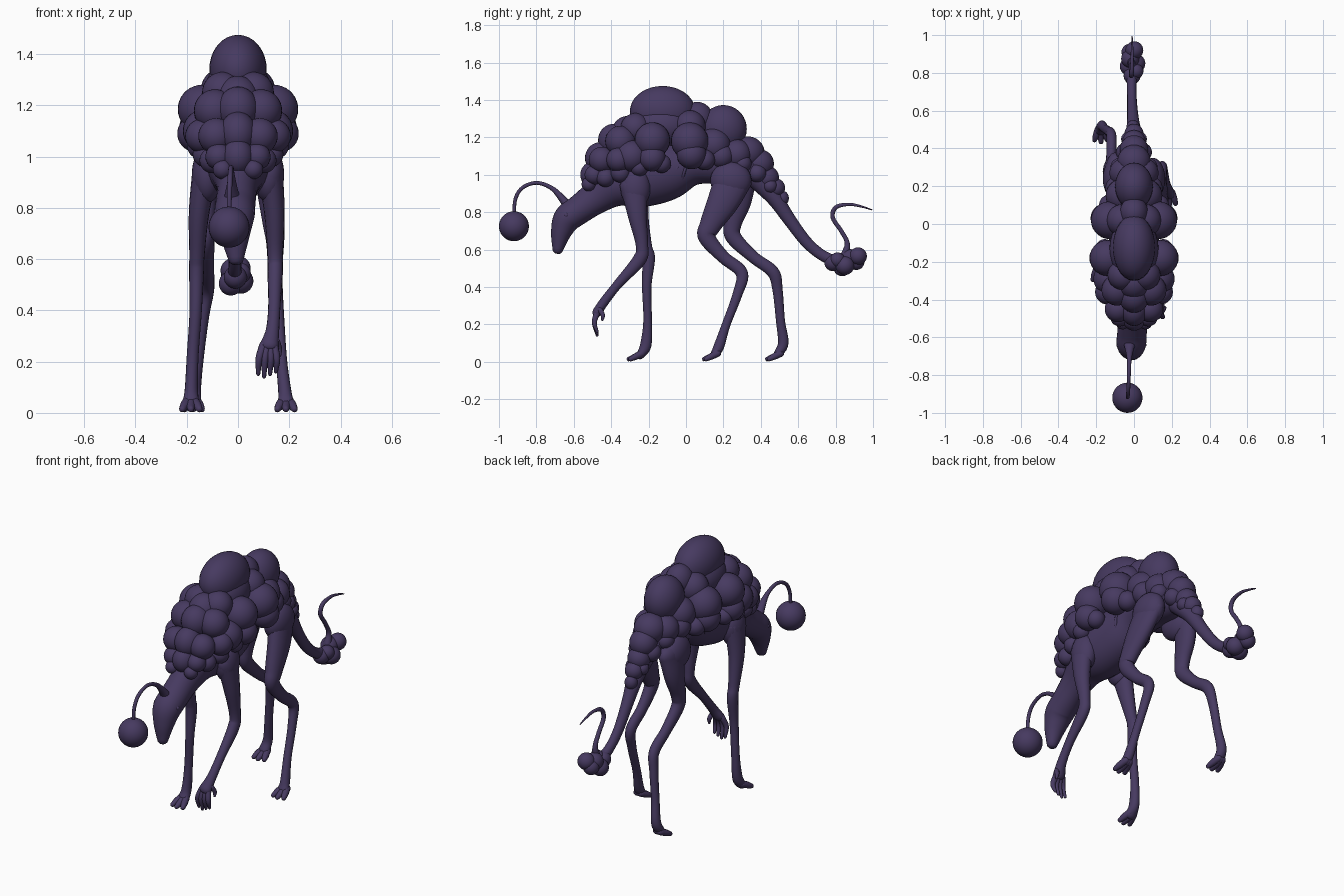
import bpy, bmesh, math
from mathutils import Vector

skin = bpy.data.materials.new("dusky purple skin")
skin.diffuse_color = (0.062, 0.042, 0.118, 1)


def finish(name, bm):
    bmesh.ops.recalc_face_normals(bm, faces=bm.faces)
    for f in bm.faces:
        f.smooth = True
    me = bpy.data.meshes.new(name)
    bm.to_mesh(me)
    bm.free()
    me.materials.append(skin)
    ob = bpy.data.objects.new(name, me)
    bpy.context.collection.objects.link(ob)
    return ob


def spline(pts, steps):
    """Catmull-Rom through tuples of any length."""
    out = []
    p = [Vector(q) for q in pts]
    p = [2 * p[0] - p[1]] + p + [2 * p[-1] - p[-2]]
    for i in range(1, len(p) - 2):
        a, b, c, d = p[i - 1:i + 3]
        for k in range(steps):
            t = k / steps
            out.append(0.5 * (2 * b + (c - a) * t + (2 * a - 5 * b + 4 * c - d) * t * t
                              + (3 * b - a - 3 * c + d) * t ** 3))
    return out + [p[-2]]


def limb(name, pts, sides=16, steps=6):
    """Rounded tube; each point is x, y, z, half width, half depth."""
    xyz = spline([q[:3] for q in pts], steps)
    rad = spline([(q[3], q[-1], 0) for q in pts], steps)
    bm = bmesh.new()
    rings = []
    n = len(xyz)
    for i in range(n):
        t = (xyz[min(i + 1, n - 1)] - xyz[max(i - 1, 0)]).normalized()
        side = (Vector((1, 0, 0)) - t * t.x).normalized()
        up = t.cross(side)
        # extra shrinking rings round off the two ends
        caps = [(0, 1)]
        if i == 0:
            caps = [(-.9, .4), (-.6, .8), (0, 1)]
        elif i == n - 1:
            caps = [(0, 1), (.6, .8), (.9, .4)]
        rx, rz = max(rad[i][0], .003), max(rad[i][1], .003)
        for off, s in caps:
            c = xyz[i] + t * off * min(rx, rz)
            rings.append([bm.verts.new(c + side * rx * s * math.cos(a) + up * rz * s * math.sin(a))
                          for a in (2 * math.pi * k / sides for k in range(sides))])
    for r, q in zip(rings, rings[1:]):
        for k in range(sides):
            j = (k + 1) % sides
            bm.faces.new((r[k], r[j], q[j], q[k]))
    bm.faces.new(rings[0])
    bm.faces.new(rings[-1])
    return finish(name, bm)


def lump(name, x, y, z, rx, ry=None, rz=None):
    bm = bmesh.new()
    bmesh.ops.create_uvsphere(bm, u_segments=28, v_segments=18, radius=1)
    for v in bm.verts:
        v.co = Vector((x + v.co.x * rx, y + v.co.y * (ry or rx), z + v.co.z * (rz or rx)))
    return finish(name, bm)


# Trunk, neck and head in one sweep
limb("body_and_head", [
    (0, .40, 1.0, .05, .05), (0, .31, 1.03, .09, .09), (0, .18, 1.06, .11, .11),
    (0, .04, 1.06, .115, .115), (0, -.1, 1.02, .135, .155), (0, -.25, .98, .14, .155),
    (0, -.38, .945, .11, .12), (-.003, -.48, .88, .08, .09), (-.01, -.57, .815, .078, .078),
    (-.014, -.635, .765, .078, .075), (-.012, -.668, .69, .058, .055),
    (-.008, -.685, .605, .032, .03)], 28)
for s in (-1, 1):
    lump("eye", -.014 + s * .066, -.64, .785, .014)
    lump("shoulder", s * .12, -.27, .93, .06, .08, .11)
    lump("hip", s * .1, .24, .97, .065, .11, .1)
    # Ribs barely breaking the flank
    for i in range(3):
        y = .0 - i * .05
        arc = [math.radians(a) for a in (5, -20, -45, -65)]
        limb("rib", [(s * .122 * math.cos(a), y + .04 * math.sin(a), 1.045 - i * .018
                      + (.128 + i * .008) * math.sin(a), .008) for a in arc], 8, 4)

# Legs
limb("front_leg_raised", [
    (.125, -.28, .95, .05, .075), (.142, -.26, .78, .04, .05), (.145, -.235, .62, .03, .033),
    (.145, -.25, .545, .03, .036), (.142, -.36, .42, .024, .025), (.135, -.435, .325, .026, .025),
    (.122, -.475, .265, .036, .026)])
limb("front_leg_planted", [
    (-.128, -.27, .95, .05, .075), (-.152, -.25, .78, .04, .05), (-.16, -.215, .62, .03, .033),
    (-.162, -.2, .55, .029, .034), (-.165, -.21, .4, .024, .025), (-.177, -.205, .22, .023, .023),
    (-.182, -.215, .09, .026, .03), (-.184, -.245, .035, .034, .022)])
limb("hind_leg_forward", [
    (.1, .26, .99, .05, .1), (.125, .2, .86, .05, .085), (.14, .13, .73, .042, .058),
    (.145, .112, .665, .035, .046), (.145, .2, .56, .028, .034), (.148, .298, .475, .027, .033),
    (.158, .275, .36, .023, .026), (.17, .215, .2, .022, .023), (.183, .175, .08, .026, .028),
    (.187, .15, .04, .032, .02)])
limb("hind_leg_back", [
    (-.1, .28, .99, .05, .1), (-.12, .28, .86, .045, .07), (-.125, .25, .74, .037, .048),
    (-.125, .255, .665, .033, .042), (-.12, .36, .56, .027, .032), (-.12, .465, .48, .027, .033),
    (-.135, .49, .38, .023, .027), (-.155, .505, .22, .022, .024), (-.17, .52, .1, .026, .028),
    (-.175, .49, .04, .032, .022)])

# Splayed toes on the planted feet
for x, y in ((-.184, -.235), (.187, .168), (-.175, .505)):
    for d in (-1, 0, 1):
        limb("toe", [(x + d * .012, y, .045, .02), (x + d * .025, y - .035, .028, .018),
                     (x + d * .033, y - .07 + abs(d) * .01, .015, .013)], 10, 4)
# Hanging fingers on the raised paw
for i in range(4):
    x = .082 + i * .023
    limb("finger", [(.1 + i * .013, -.475, .265, .017), (x, -.49, .21, .014),
                    (x - .003, -.475, .142 + abs(i - 1) * .01, .008)], 10, 4)
limb("thumb", [(.15, -.46, .28, .014), (.16, -.445, .25, .012), (.162, -.447, .225, .007)], 10, 4)

# Big humps on the midline: x, y, z, radii
for h in [(0, -.125, 1.34, .112, .175, .135), (0, -.13, 1.26, .13, .17, .12),
          (0, .2, 1.245, .1, .125, .128), (0, .06, 1.3, .075, .085, .09),
          (0, -.31, 1.22, .085, .09, .095), (0, -.385, 1.185, .08, .085, .088),
          (0, -.455, 1.09, .072, .085, .085), (0, -.5, 1.0, .06, .065, .07),
          (0, .33, 1.12, .088, .09, .085), (0, .395, 1.06, .075, .075, .075),
          (0, .435, .985, .062, .062, .062), (0, .48, .93, .05, .05, .05),
          (-.005, .515, .875, .035, .035, .04)]:
    lump("back_hump", *h)

# Paired flank lumps: x, y, z, radius
for x, y, z, r in [(.128, .02, 1.18, .1), (.14, -.18, 1.185, .095), (.09, -.35, 1.18, .082),
                   (.165, -.18, 1.09, .072), (.15, .03, 1.11, .08), (.13, -.29, 1.1, .085),
                   (.14, -.36, 1.08, .066), (.085, -.45, 1.08, .07), (.075, -.49, 1.0, .052),
                   (.06, -.52, .95, .038), (.1, -.43, .985, .05), (.125, -.35, 1.01, .052),
                   (.15, -.25, 1.04, .048), (.155, -.13, 1.06, .05), (.13, .1, 1.08, .055),
                   (.06, .15, 1.16, .09), (.085, .19, 1.1, .066), (.05, .27, 1.11, .08),
                   (.075, .3, 1.06, .05), (.06, -.27, 1.25, .08), (.06, .02, 1.26, .085),
                   (.045, .38, 1.01, .05), (.03, .45, .94, .038)]:
    for s in (-1, 1):
        lump("flank_lump", s * x, y, z, r)

# Tail, its knotted clump and the hooked sting
limb("tail", [(0, .36, 1.0, .06), (0, .47, .88, .044), (-.005, .55, .765, .032, .035),
              (-.01, .64, .645, .026, .031), (-.012, .72, .575, .025, .029),
              (-.012, .8, .535, .03)])
for x, y, z, r in [(-.01, .785, .53, .045), (-.028, .835, .505, .047), (.01, .85, .515, .05),
                   (-.02, .875, .555, .048), (.002, .92, .565, .047), (-.022, .91, .535, .044),
                   (.01, .81, .545, .04)]:
    lump("tail_knot", x, y, z, r)
limb("tail_hook", [(-.015, .85, .57, .024), (-.015, .862, .635, .014), (-.015, .83, .7, .012),
                   (-.015, .785, .77, .012), (-.012, .8, .825, .012), (-.01, .87, .842, .009),
                   (-.01, .94, .83, .006), (-.01, .993, .813, .003)], 10)

# Lure stalk and orb rising from the brow
limb("lure_stalk", [(-.022, -.61, .8, .042, .03), (-.024, -.66, .87, .024, .02),
                    (-.025, -.72, .93, .012), (-.027, -.8, .957, .01), (-.03, -.875, .93, .01),
                    (-.033, -.912, .87, .01), (-.035, -.92, .78, .009)], 12)
lump("lure_orb", -.035, -.92, .725, .08)
